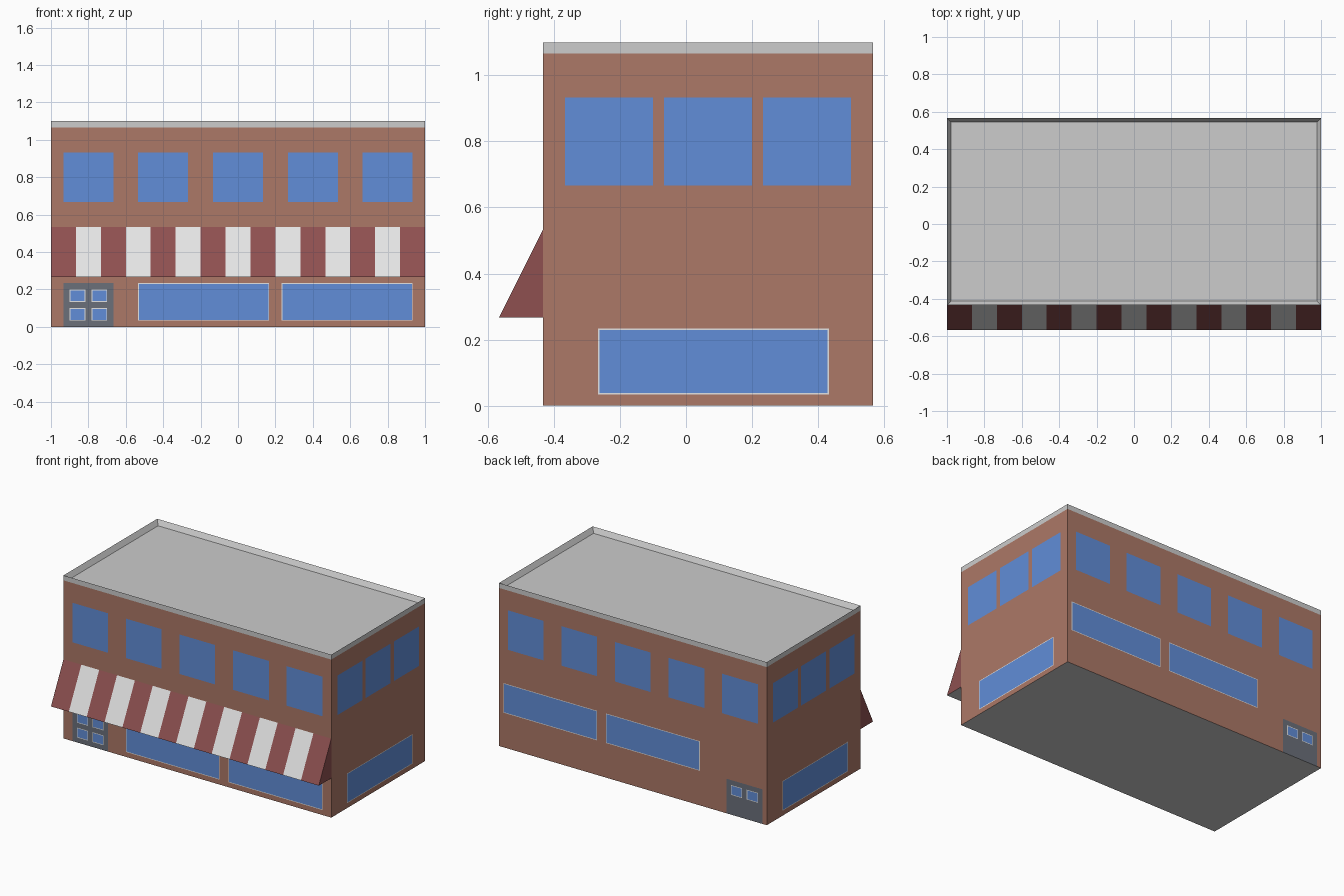
import bpy, bmesh
from mathutils import Vector

if "Cube" in bpy.data.objects:
    bpy.data.objects.remove(bpy.data.objects["Cube"])

U = 1 / 30                      # building module
FRONT, BACK = -13 * U, 17 * U   # y of the front and back walls
W, D, H = 60, 30, 32            # wall width, depth, height in modules


def material(name, r, g, b):
    def lin(c):
        c /= 255
        return c / 12.92 if c <= 0.04045 else ((c + 0.055) / 1.055) ** 2.4
    m = bpy.data.materials.new(name)
    m.diffuse_color = (lin(r), lin(g), lin(b), 1)
    m.use_nodes = True
    m.node_tree.nodes["Principled BSDF"].inputs["Base Color"].default_value = m.diffuse_color
    return m


MATS = [material("brick", 172, 120, 103), material("glass_blue", 97, 141, 216),
        material("frame_white", 228, 228, 228), material("door_slate", 107, 112, 122),
        material("concrete_grey", 204, 204, 204), material("awning_red", 142, 80, 80)]
BRICK, GLASS, WHITE, SLATE, GREY, RED = range(6)


def finish(name, bm):
    bmesh.ops.remove_doubles(bm, verts=bm.verts, dist=1e-5)
    me = bpy.data.meshes.new(name)
    bm.to_mesh(me)
    bm.free()
    for m in MATS:
        me.materials.append(m)
    ob = bpy.data.objects.new(name, me)
    bpy.context.collection.objects.link(ob)
    return ob


def face(bm, pts, mat):
    f = bm.faces.new([bm.verts.new(p) for p in pts])
    f.material_index = mat


def framed(u0, u1, v0, v1, t=0.13):
    """Glass with a thin white frame."""
    return [(u0, u1, v0, v1, WHITE), (u0 + t, u1 - t, v0 + t, v1 - t, GLASS)]


def wall(name, origin, along, width, rects):
    """Flat wall cut along the edges of its rectangles; later rectangles win."""
    us = sorted({0, width} | {e for r in rects for e in r[:2]})
    vs = sorted({0, H} | {e for r in rects for e in r[2:4]})
    o, a, up = Vector(origin), Vector(along) * U, Vector((0, 0, U))
    bm = bmesh.new()
    for u0, u1 in zip(us, us[1:]):
        for v0, v1 in zip(vs, vs[1:]):
            u, v, mat = (u0 + u1) / 2, (v0 + v1) / 2, BRICK
            for r in rects:
                if r[0] < u < r[1] and r[2] < v < r[3]:
                    mat = r[4]
            face(bm, [o + a * p + up * q for p, q in
                      ((u0, v0), (u1, v0), (u1, v1), (u0, v1))], mat)
    finish(name, bm)


def door(u, pane_rows):
    rects = [(u, u + 8, 0, 7, SLATE)]
    for v in pane_rows:
        for du in (1, 4.5):
            rects += framed(u + du, u + du + 2.5, v, v + 2)
    return rects


# Walls with windows and doors
upper_long = [(2 + 12 * i, 10 + 12 * i, 20, 28, GLASS) for i in range(5)]
side = [(2 + 9 * i, 10 + 9 * i, 20, 28, GLASS) for i in range(3)] + framed(5, 26, 1, 7)
wall("front_wall", (-1, FRONT, 0), (1, 0, 0), W,
     upper_long + framed(14, 35, 1, 7) + framed(37, 58, 1, 7) + door(2, (1, 4)))
wall("back_wall", (1, BACK, 0), (-1, 0, 0), W,
     upper_long + framed(1, 22, 7, 13) + framed(24, 45, 7, 13) + door(51, (4,)))
wall("right_wall", (1, FRONT, 0), (0, 1, 0), D, side)
wall("left_wall", (-1, BACK, 0), (0, -1, 0), D, side)

# Floor
bm = bmesh.new()
face(bm, [(-1, FRONT, 0), (-1, BACK, 0), (1, BACK, 0), (1, FRONT, 0)], GREY)
finish("floor", bm)

# Roof with raised parapet: a slab whose top is inset and pushed down
bm = bmesh.new()
bmesh.ops.create_cube(bm, size=1)
for v in bm.verts:
    v.co = (v.co.x * 2, v.co.y + (FRONT + BACK) / 2, (H + 0.5 + v.co.z) * U)
bm.normal_update()
top = max(bm.faces, key=lambda f: f.normal.z)
bottom = min(bm.faces, key=lambda f: f.normal.z)
bmesh.ops.delete(bm, geom=[bottom], context='FACES_ONLY')
bmesh.ops.inset_region(bm, faces=[top], thickness=0.9 * U)
for v in top.verts:
    v.co.z -= U
for f in bm.faces:
    f.material_index = GREY
finish("roof_parapet", bm)

# Striped awning: sloped stripes, triangular ends and a flat underside
bm = bmesh.new()
out, low, high = FRONT - 4 * U, 8 * U, 16 * U
for i in range(15):
    x0, x1 = -1 + 4 * i * U, -1 + 4 * (i + 1) * U
    face(bm, [(x0, out, low), (x1, out, low), (x1, FRONT, high), (x0, FRONT, high)],
         WHITE if i % 2 else RED)
    face(bm, [(x0, out, low), (x0, FRONT, low), (x1, FRONT, low), (x1, out, low)], GREY)
face(bm, [(1, out, low), (1, FRONT, low), (1, FRONT, high)], RED)
face(bm, [(-1, out, low), (-1, FRONT, high), (-1, FRONT, low)], RED)
finish("awning", bm)
